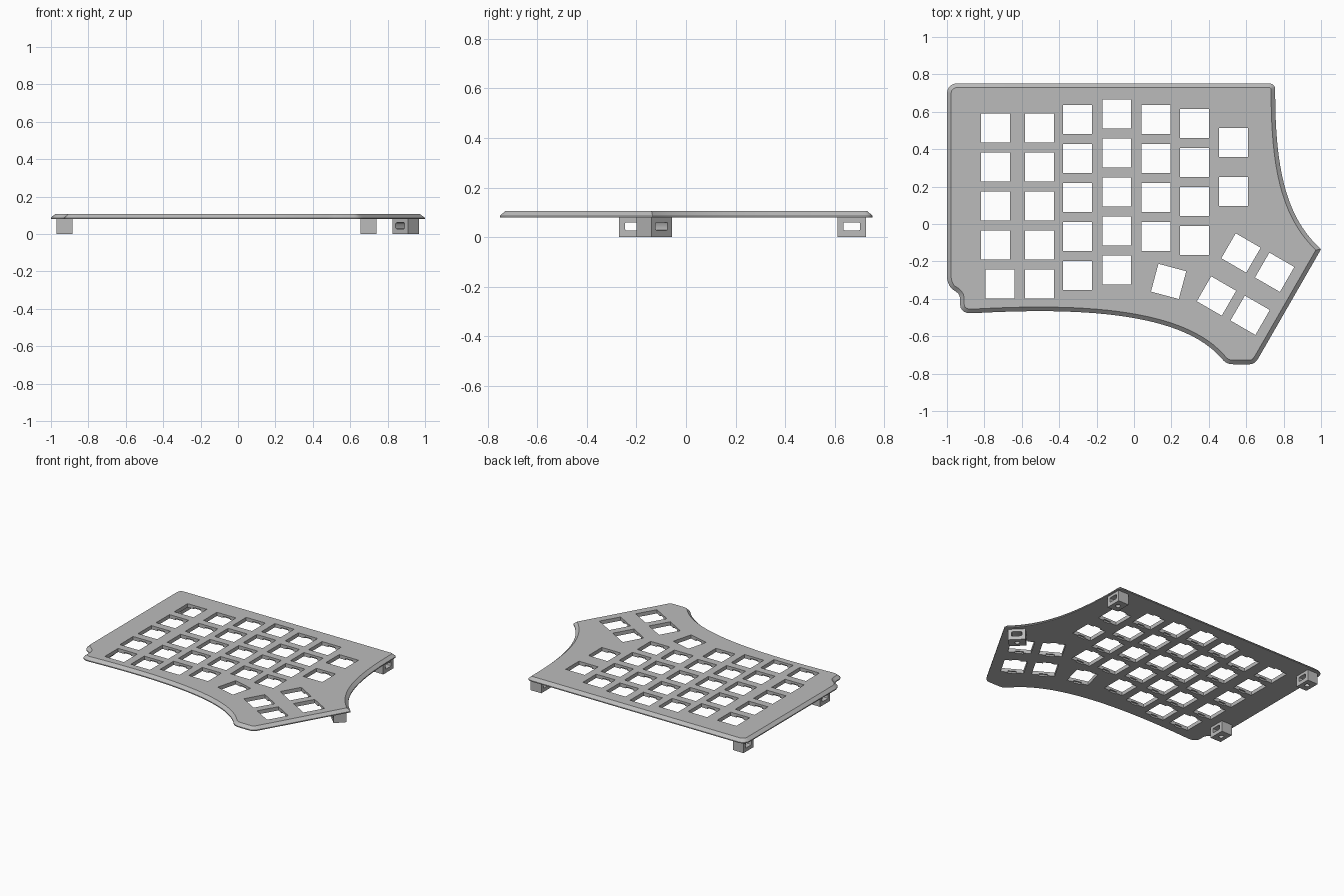
import bpy, bmesh, math
from mathutils import Matrix, Vector
from mathutils.geometry import interpolate_bezier

if "Cube" in bpy.data.objects:
    bpy.data.objects.remove(bpy.data.objects["Cube"])

BOTTOM, LIP, TOP = 0.079, 0.086, 0.106
CHAMFER = 0.022
KEY, PITCH = 0.154, 0.2085

grey = bpy.data.materials.new("plain_grey")
grey.use_nodes = True
grey.diffuse_color = (0.5, 0.5, 0.5, 1)
grey.node_tree.nodes["Principled BSDF"].inputs["Base Color"].default_value = (0.5, 0.5, 0.5, 1)


def make_object(name, bm):
    bmesh.ops.recalc_face_normals(bm, faces=bm.faces)
    mesh = bpy.data.meshes.new(name)
    bm.to_mesh(mesh)
    bm.free()
    mesh.materials.append(grey)
    obj = bpy.data.objects.new(name, mesh)
    bpy.context.collection.objects.link(obj)
    return obj


def add_box(bm, x, y, z_low, z_high, width, depth, turn=0):
    place = (Matrix.Translation((x, y, (z_low + z_high) / 2))
             @ Matrix.Rotation(math.radians(turn), 4, "Z")
             @ Matrix.Diagonal((width, depth, z_high - z_low, 1)))
    bmesh.ops.create_cube(bm, size=1, matrix=place)


def activate(obj):
    bpy.ops.object.select_all(action="DESELECT")
    obj.select_set(True)
    bpy.context.view_layer.objects.active = obj


def cut(obj, bm):
    cutter = make_object("cutter", bm)
    cutter.hide_render = True
    mod = obj.modifiers.new("cut", "BOOLEAN")
    mod.operation, mod.solver, mod.object = "DIFFERENCE", "EXACT", cutter
    activate(obj)
    bpy.ops.object.modifier_apply(modifier=mod.name)
    bpy.data.objects.remove(cutter)


def smooth(obj):
    activate(obj)
    bpy.ops.object.shade_smooth_by_angle(angle=math.radians(30))


# Plate outline, clockwise: Bezier corners and curves joined by straight runs
segments = [
    (6, (-1, .70), (-1, .73), (-.975, .752), (-.945, .752)),
    (6, (.72, .752), (.74, .752), (.755, .74), (.755, .72)),
    (28, (.755, .70), (.755, .25), (.83, .02), (1, -.135)),
    (6, (.678, -.695), (.663, -.72), (.65, -.75), (.62, -.75)),
    (5, (.53, -.75), (.50, -.75), (.485, -.74), (.465, -.715)),
    (28, (.465, -.715), (.25, -.47), (-.30, -.445), (-.86, -.477)),
    (6, (-.875, -.477), (-.905, -.478), (-.93, -.46), (-.93, -.43)),
    (6, (-.93, -.40), (-.93, -.37), (-.955, -.36), (-.97, -.35)),
    (6, (-.97, -.35), (-.985, -.34), (-1, -.31), (-1, -.28)),
]
outline = []
for count, *points in segments:
    for p in interpolate_bezier(*[Vector(q) for q in points], count):
        p = Vector(p[:2])
        if not outline or (p - outline[-1]).length > 0.002:
            outline.append(p)


def inset(points, amount):
    result = []
    for i, p in enumerate(points):
        a = (p - points[i - 1]).normalized()
        b = (points[(i + 1) % len(points)] - p).normalized()
        normal = Vector((a.y + b.y, -a.x - b.x)).normalized()
        result.append(p + normal * amount / max(normal.dot(Vector((a.y, -a.x))), 0.5))
    return result


# Plate body with vertical lip and chamfered top edge
bm = bmesh.new()
rings = []
for ring, z in ((outline, BOTTOM), (outline, LIP), (inset(outline, CHAMFER), TOP)):
    rings.append([bm.verts.new((p.x, p.y, z)) for p in ring])
for low, high in zip(rings, rings[1:]):
    for i in range(len(low)):
        bm.faces.new((low[i - 1], low[i], high[i], high[i - 1]))
bm.faces.new(rings[0])
bm.faces.new(rings[-1])
plate = make_object("key_plate", bm)

# Key openings: straight columns, then the turned thumb group
keys = [(-.716, -.321, 0), (.185, -.307, -15)]
columns = [(-.741, .513, 4, PITCH), (-.506, .513, 5, PITCH), (-.302, .559, 5, PITCH),
           (-.092, .588, 5, PITCH), (.118, .559, 4, PITCH), (.323, .537, 4, PITCH),
           (.532, .436, 2, .262)]
for x, y, rows, step in columns:
    keys += [(x, y - step * row, 0) for row in range(rows)]
keys += [(x, y, -30) for x, y in ((.572, -.155), (.752, -.258), (.441, -.385), (.621, -.488))]

openings, clips = bmesh.new(), bmesh.new()
for x, y, turn in keys:
    add_box(openings, x, y, 0, 0.2, KEY, KEY, turn)
    add_box(clips, x, y, 0, 0.09, 0.056, KEY + 0.022, turn)
cut(plate, openings)
cut(plate, clips)
smooth(plate)

# Feet, each with a sideways slot and a screw hole underneath
feet = [("back_left_foot", .698, .668, 0), ("back_right_foot", -.928, .668, 0),
        ("front_right_foot", -.928, -.212, 0), ("front_left_foot", .897, -.128, 45)]
for name, x, y, turn in feet:
    body, slot, screw = bmesh.new(), bmesh.new(), bmesh.new()
    add_box(body, x, y, 0, BOTTOM + 0.001, 0.085, 0.115, turn)
    add_box(slot, x, y, 0.027, 0.06, 0.2, 0.068, turn)
    corners = [e for e in slot.edges
               if abs((e.verts[0].co - e.verts[1].co).length - 0.2) < 0.001]
    bmesh.ops.bevel(slot, geom=corners, offset=0.006, segments=2, profile=0.5, affect="EDGES")
    bmesh.ops.create_cone(screw, cap_ends=True, segments=20, radius1=0.017, radius2=0.017,
                          depth=0.08, matrix=Matrix.Translation((x, y, 0)))
    foot = make_object(name, body)
    cut(foot, slot)
    cut(foot, screw)
    smooth(foot)
